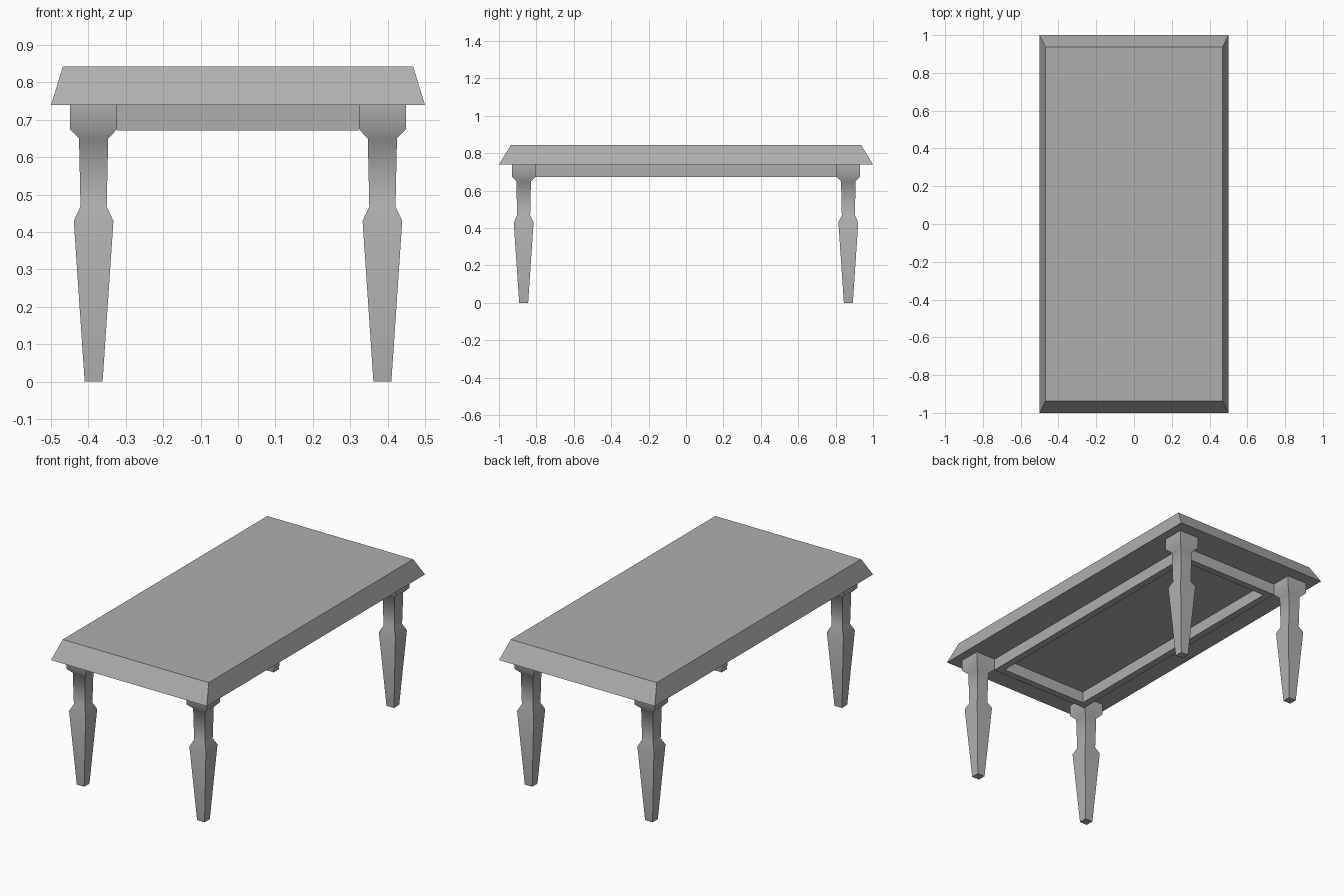
import bpy
import bmesh
import math

if "Cube" in bpy.data.objects:
    bpy.data.objects.remove(bpy.data.objects["Cube"])

# Dark grey finish shared by every part
grey = bpy.data.materials.new("dark_grey")
grey.diffuse_color = (0.43, 0.43, 0.43, 1)
grey.use_nodes = True
grey.node_tree.nodes["Principled BSDF"].inputs["Base Color"].default_value = grey.diffuse_color


def loft(name, sections, centre=(0, 0)):
    """Capped solid through rectangular sections (half x, half y, z)."""
    bm = bmesh.new()
    rings = [[bm.verts.new((centre[0] + sx * hx, centre[1] + sy * hy, z))
              for sx, sy in ((-1, -1), (1, -1), (1, 1), (-1, 1))]
             for hx, hy, z in sections]
    for a, b in zip(rings, rings[1:]):
        for i in range(4):
            j = (i + 1) % 4
            bm.faces.new((a[i], a[j], b[j], b[i]))
    bm.faces.new(rings[0][::-1])
    bm.faces.new(rings[-1])
    return finish(name, bm)


def finish(name, bm):
    bmesh.ops.recalc_face_normals(bm, faces=bm.faces[:])
    mesh = bpy.data.meshes.new(name)
    bm.to_mesh(mesh)
    bm.free()
    mesh.materials.append(grey)
    obj = bpy.data.objects.new(name, mesh)
    bpy.context.collection.objects.link(obj)
    return obj


# Bevelled table top
loft("table_top", [(0.5, 1.0, 0.739), (0.468, 0.937, 0.843)])

# Apron: open rectangular frame between the inner corners of the legs
bm = bmesh.new()
rings = [[bm.verts.new((sx * hx, sy * hy, z))
          for sx, sy in ((-1, -1), (1, -1), (1, 1), (-1, 1))]
         for hx, hy, z in ((0.322, 0.81, 0.672), (0.322, 0.81, 0.739),
                           (0.28, 0.77, 0.739), (0.28, 0.77, 0.672))]
for k in range(4):
    a, b = rings[k], rings[(k + 1) % 4]
    for i in range(4):
        j = (i + 1) % 4
        bm.faces.new((a[i], a[j], b[j], b[i]))
finish("apron", bm)

# Four square shaped legs: half width, height
profile = [(0.024, 0), (0.053, 0.43), (0.035, 0.468),
           (0.039, 0.65), (0.063, 0.675), (0.063, 0.739)]
for side, sx in (("left", -1), ("right", 1)):
    for end, sy in (("front", -1), ("back", 1)):
        leg = loft(f"{end}_{side}_leg", [(h, h, z) for h, z in profile],
                   (sx * 0.386, sy * 0.868))
        bpy.ops.object.select_all(action='DESELECT')
        leg.select_set(True)
        bpy.context.view_layer.objects.active = leg
        bpy.ops.object.shade_smooth_by_angle(angle=math.radians(50))
